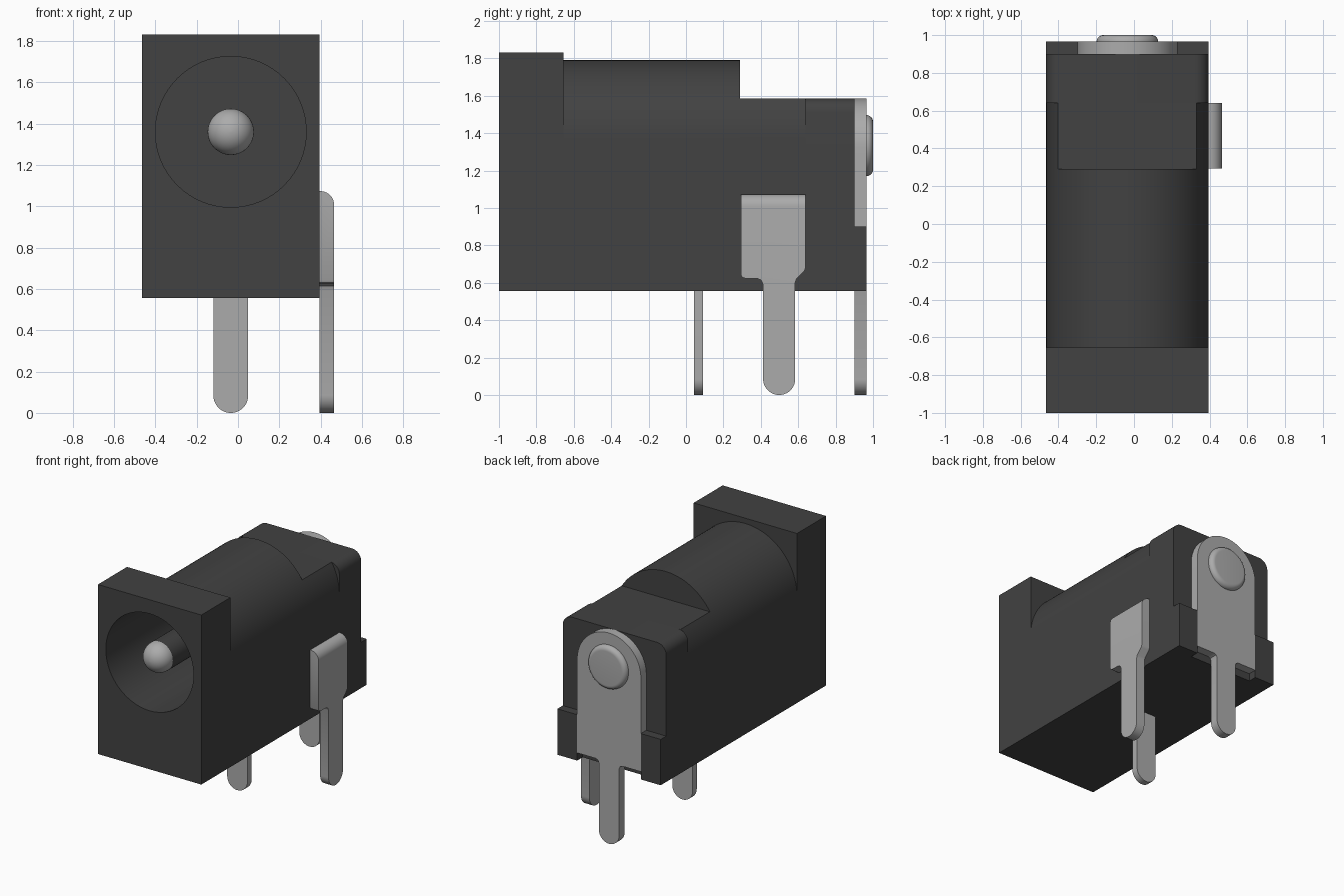
import bpy, bmesh, math

cube = bpy.data.objects.get("Cube")
if cube:
    bpy.data.objects.remove(cube, do_unlink=True)

CX, CZ, HW, BASE = -0.035, 1.36, 0.43, 0.555   # axis, half width, underside


def material(name, v, rough):
    m = bpy.data.materials.new(name)
    m.use_nodes = True
    m.diffuse_color = (v, v, v, 1)
    bsdf = next(n for n in m.node_tree.nodes if n.type == 'BSDF_PRINCIPLED')
    bsdf.inputs["Base Color"].default_value = (v, v, v, 1)
    bsdf.inputs["Roughness"].default_value = rough
    return m


PLASTIC = material("black plastic", 0.054, 0.6)
METAL = material("grey metal", 0.41, 0.4)


def finish(bm, name, mat):
    bmesh.ops.recalc_face_normals(bm, faces=bm.faces)
    me = bpy.data.meshes.new(name)
    bm.to_mesh(me)
    bm.free()
    me.materials.append(mat)
    ob = bpy.data.objects.new(name, me)
    bpy.context.collection.objects.link(ob)
    select(ob)
    bpy.ops.object.shade_smooth_by_angle(angle=math.radians(30))
    return ob


def select(ob):
    bpy.ops.object.select_all(action='DESELECT')
    ob.select_set(True)
    bpy.context.view_layer.objects.active = ob


def prism(name, pts, d0, d1, mat, axis='y', edit=None):
    """Extrude a 2D outline along y (outline in xz) or x (outline in yz)."""
    place = (lambda a, b, d: (a, d, b)) if axis == 'y' else (lambda a, b, d: (d, a, b))
    bm = bmesh.new()
    r0 = [bm.verts.new(place(a, b, d0)) for a, b in pts]
    r1 = [bm.verts.new(place(a, b, d1)) for a, b in pts]
    bm.faces.new(r0)
    bm.faces.new(r1)
    for i in range(len(pts)):
        j = (i + 1) % len(pts)
        bm.faces.new((r0[i], r0[j], r1[j], r1[i]))
    if edit:
        edit(bm)
    return finish(bm, name, mat)


def lathe(name, prof, cz, mat, n=64):
    """Spin (radius, y) points about the axis x = CX, z = cz; capped ends."""
    bm = bmesh.new()
    rings = [[bm.verts.new((CX + r * math.cos(t), y, cz + r * math.sin(t)))
              for t in (2 * math.pi * k / n for k in range(n))] for r, y in prof]
    for a, b in zip(rings, rings[1:]):
        for i in range(n):
            j = (i + 1) % n
            bm.faces.new((a[i], a[j], b[j], b[i]))
    bm.faces.new(rings[0])
    bm.faces.new(rings[-1])
    return finish(bm, name, mat)


def arc(cx, cz, r, a0, a1, n):
    ts = [math.radians(a0 + (a1 - a0) * i / n) for i in range(n + 1)]
    return [(cx + r * math.cos(t), cz + r * math.sin(t)) for t in ts]


def box(x0, x1, z0, z1):
    return [(x0, z0), (x1, z0), (x1, z1), (x0, z1)]


L, R = CX - HW, CX + HW
FLAT = 1.585                                    # height of the rear deck
floor = [(L, BASE), (R, BASE)]

# Housing: front block and round-topped barrel
front_block = prism("front_block", box(L, R, BASE, 1.83), -1.0, -0.655, PLASTIC)
barrel = prism("barrel", floor + arc(CX, CZ, HW, 0, 180, 64), -0.655, 0.29, PLASTIC)

# Barrel continued with its top cut flat
cut = math.degrees(math.asin((FLAT - CZ) / HW))
prism("flat_deck", floor + arc(CX, CZ, HW, 0, cut, 12) + arc(CX, CZ, HW, 180 - cut, 180, 12),
      0.29, 0.64, PLASTIC)

# Square rear section with rounded upper corners
cr = 0.075
prism("rear_block", floor + arc(R - cr, FLAT - cr, cr, 0, 90, 8)
      + arc(L + cr, FLAT - cr, cr, 90, 180, 8), 0.64, 0.9, PLASTIC)

# Low ribs either side of the rear terminal
PW = 0.265
prism("rear_rib_right", box(L, CX - PW, BASE, 0.9), 0.9, 0.965, PLASTIC)
prism("rear_rib_left", box(CX + PW, R, BASE, 0.9), 0.9, 0.965, PLASTIC)

# Socket bore through the front block into the barrel
cutter = lathe("bore_cutter", [(0.365, -1.1), (0.365, 0.0)], CZ, PLASTIC)
cutter.hide_render = True
for ob in (front_block, barrel):
    mod = ob.modifiers.new("bore", 'BOOLEAN')
    mod.operation = 'DIFFERENCE'
    mod.solver = 'EXACT'
    mod.object = cutter
    select(ob)
    bpy.ops.object.modifier_apply(modifier=mod.name)
    bpy.ops.object.shade_smooth_by_angle(angle=math.radians(30))
bpy.data.objects.remove(cutter, do_unlink=True)

# Centre pin: dark shank with a domed metal tip
PR, TIP = 0.112, -0.885
lathe("pin_shank", [(PR, TIP), (PR, 0.01)], CZ, PLASTIC, 48)
dome = [(PR * math.cos(t), TIP - PR * math.sin(t))
        for t in (math.radians(a) for a in range(0, 89, 8))]
lathe("pin_tip", dome + [(0.001, TIP - PR)], CZ, METAL, 48)

# Rear terminal: arched plate narrowing to a rounded leg
LW = 0.084
prism("rear_terminal",
      arc(CX, LW, LW, 180, 360, 24)
      + [(CX + LW, 0.585), (CX + LW + 0.008, 0.605), (CX + LW + 0.028, 0.613),
         (CX + PW, 0.613)]
      + arc(CX, FLAT - PW, PW, 0, 180, 40)
      + [(CX - PW, 0.613), (CX - LW - 0.028, 0.613), (CX - LW - 0.008, 0.605),
         (CX - LW, 0.585)],
      0.9, 0.965, METAL)

# Rivet head on the rear terminal
lathe("rivet", [(0.163, 0.96)] + [(0.128 + a, 0.965 + b) for a, b in arc(0, 0, 0.035, 0, 90, 8)],
      1.333, METAL)

# Middle terminal leg under the barrel
prism("middle_terminal", arc(CX, LW, LW, 180, 360, 24) + [(CX + LW, 0.57), (CX - LW, 0.57)],
      0.042, 0.092, METAL)


# Side terminal: plate with a rounded outer top edge and a leg
def round_top(bm):
    edges = [e for e in bm.edges
             if all(v.co.z > 1.06 and v.co.x > 0.46 for v in e.verts)]
    bmesh.ops.bevel(bm, geom=edges, offset=0.066, segments=10, profile=0.5, affect='EDGES')


SY = 0.498
prism("side_terminal",
      arc(SY, 0.086, 0.086, 180, 360, 24)
      + [(SY + 0.086, 0.6), (SY + 0.092, 0.62), (0.632, 0.662), (0.64, 0.682),
         (0.64, 1.073), (0.294, 1.073), (0.294, 0.642), (0.3, 0.63), (0.315, 0.624),
         (0.382, 0.622), (0.402, 0.614), (SY - 0.086, 0.59)],
      R, 0.465, METAL, 'x', round_top)
